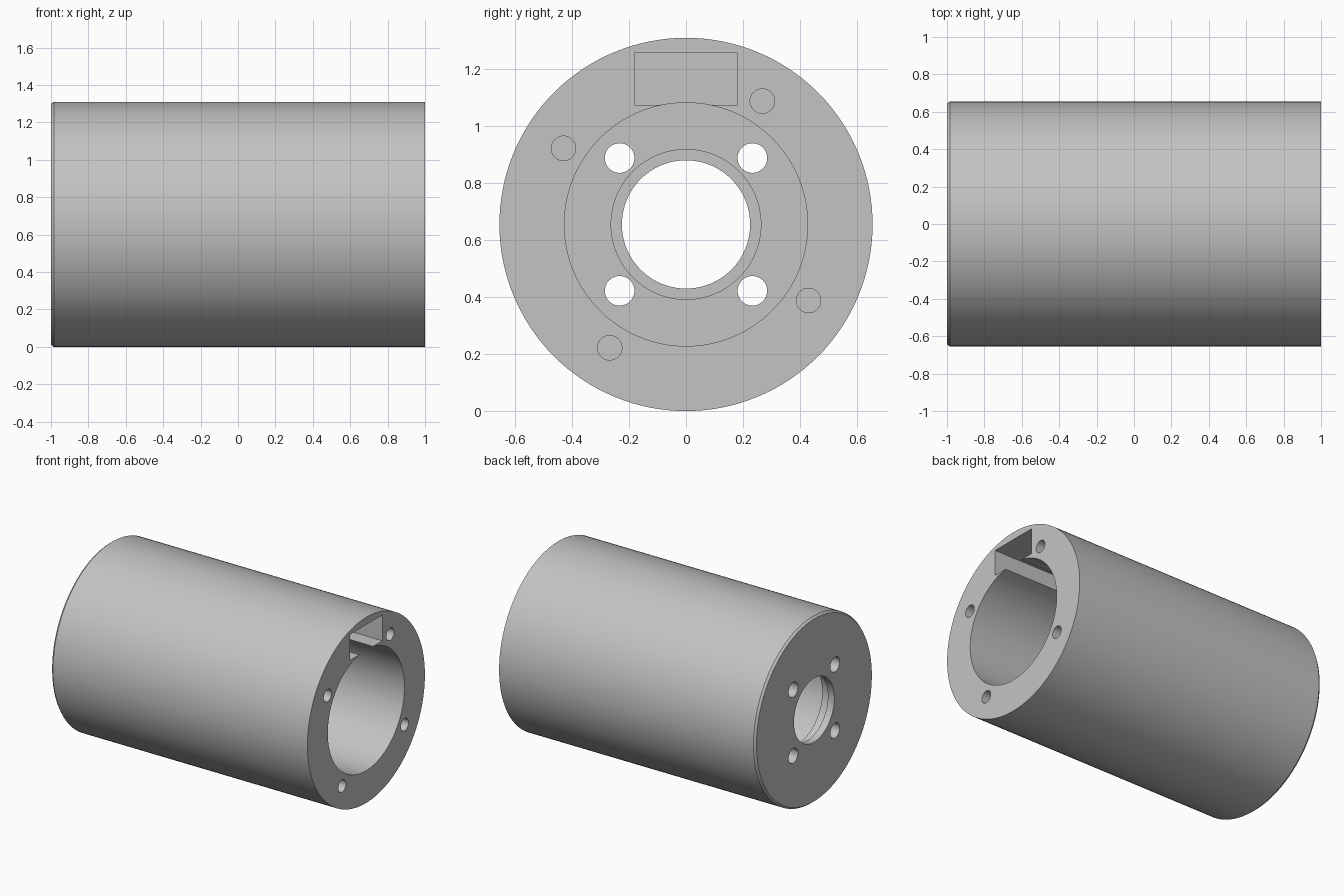
import bpy
import bmesh
from math import pi, radians
from mathutils import Matrix, Vector

old = bpy.data.objects.get("Cube")
if old:
    bpy.data.objects.remove(old, do_unlink=True)

R = 0.655            # outer radius, also the height of the axis
BORE = 0.427         # main bore radius
FLOOR_X = -0.88      # inner face of the end wall

grey = bpy.data.materials.new("plain_grey")
grey.use_nodes = True
colour = (0.55, 0.55, 0.55, 1)
grey.diffuse_color = colour
grey.node_tree.nodes["Principled BSDF"].inputs["Base Color"].default_value = colour


def make_object(name, bm):
    bmesh.ops.recalc_face_normals(bm, faces=bm.faces)
    mesh = bpy.data.meshes.new(name)
    bm.to_mesh(mesh)
    bm.free()
    mesh.materials.append(grey)
    obj = bpy.data.objects.new(name, mesh)
    bpy.context.collection.objects.link(obj)
    return obj


def add_drill(bm, y, z, radius, x0, x1):
    place = Matrix.Translation(((x0 + x1) / 2, y, z)) @ Matrix.Rotation(pi / 2, 4, 'Y')
    bmesh.ops.create_cone(bm, cap_ends=True, segments=40, radius1=radius,
                          radius2=radius, depth=x1 - x0, matrix=place)


# Housing: closed wall section (x, radius) turned about the x axis
section = [(1, BORE), (1, R), (-0.985, R), (-1, R - 0.012), (-1, 0.225),
           (-0.95, 0.225), (-0.95, 0.263), (FLOOR_X, 0.263), (FLOOR_X, BORE)]
bm = bmesh.new()
verts = [bm.verts.new((x, 0, R + r)) for x, r in section]
edges = [bm.edges.new((a, b)) for a, b in zip(verts, verts[1:] + verts[:1])]
bmesh.ops.spin(bm, geom=verts + edges, cent=(0, 0, R), axis=(1, 0, 0),
               angle=2 * pi, steps=128, use_merge=True)
bmesh.ops.remove_doubles(bm, verts=bm.verts, dist=0.0001)
housing = make_object("cylinder_housing", bm)

# Four through holes in the end wall and four blind holes in the open rim
bm = bmesh.new()
for sy in (-1, 1):
    for sz in (-1, 1):
        add_drill(bm, sy * 0.233, R + sz * 0.233, 0.052, -1.1, FLOOR_X + 0.05)
for y, z in ((0.268, 0.433), (0.43, -0.267)):
    for s in (-1, 1):
        add_drill(bm, s * y, R + s * z, 0.043, 0.75, 1.1)
drills = make_object("hole_cutter", bm)

# Rectangular pocket above the bore, breaking slightly into it
bm = bmesh.new()
bmesh.ops.create_cube(bm, size=1)
bmesh.ops.scale(bm, vec=(1.6, 0.362, 0.182), verts=bm.verts)
bmesh.ops.translate(bm, vec=Vector((0.3, 0, 1.166)), verts=bm.verts)
pocket = make_object("pocket_cutter", bm)

# Cut the openings, then discard the cutters
bpy.ops.object.select_all(action='DESELECT')
housing.select_set(True)
bpy.context.view_layer.objects.active = housing
for cutter in (drills, pocket):
    cutter.hide_render = True
    mod = housing.modifiers.new(cutter.name, 'BOOLEAN')
    mod.operation = 'DIFFERENCE'
    mod.solver = 'EXACT'
    mod.object = cutter
    bpy.ops.object.modifier_apply(modifier=mod.name)
    bpy.data.objects.remove(cutter, do_unlink=True)

bpy.ops.object.shade_smooth_by_angle(angle=radians(30))
